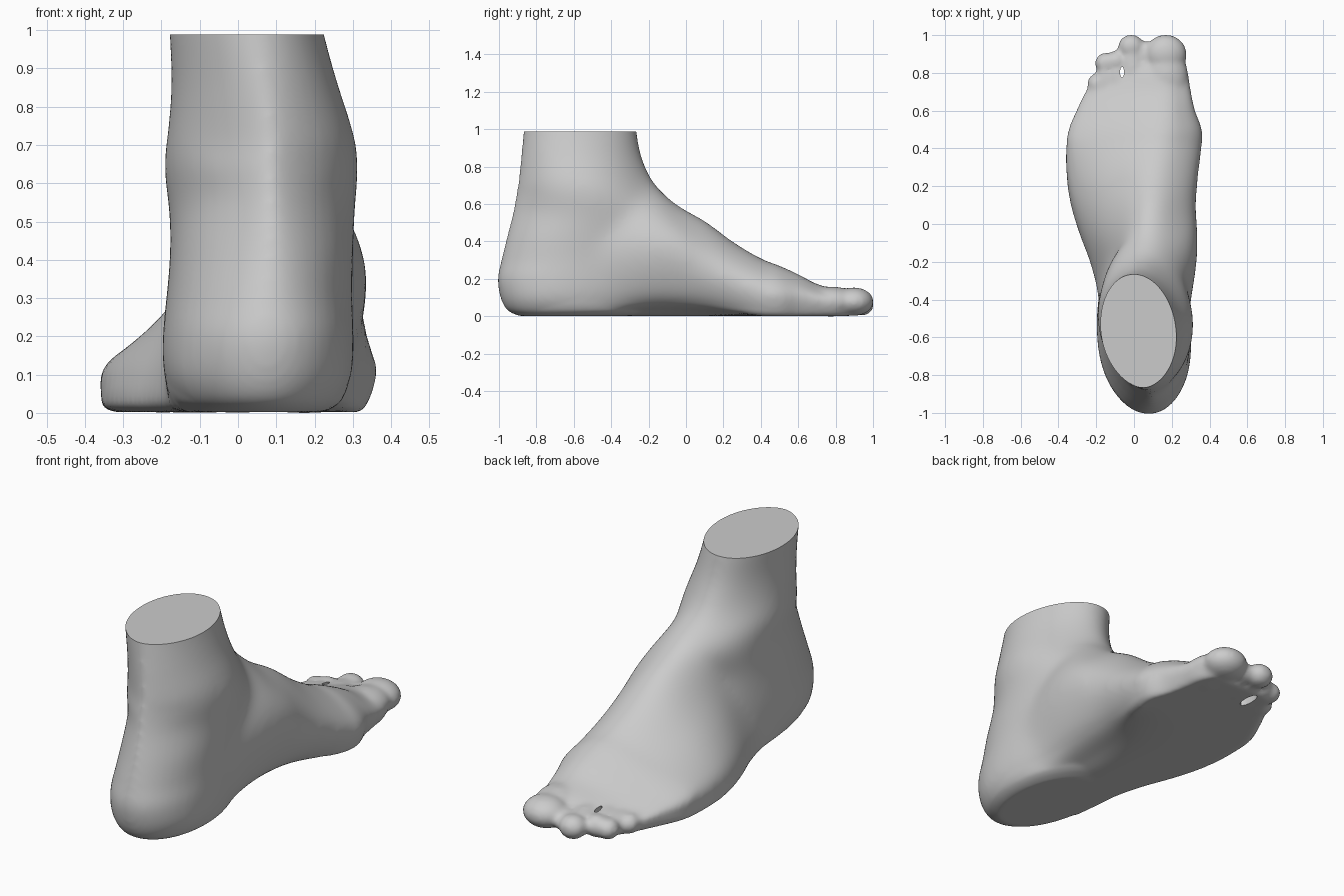
import bpy, bmesh, math
from mathutils import Vector, Matrix

if "Cube" in bpy.data.objects:
    bpy.data.objects.remove(bpy.data.objects["Cube"])

bm = bmesh.new()


def catmull(p0, p1, p2, p3, t):
    return 0.5 * (2 * p1 + (p2 - p0) * t + (2 * p0 - 5 * p1 + 4 * p2 - p3) * t * t
                  + (3 * p1 - p0 - 3 * p2 + p3) * t ** 3)


def refine(pts, n, closed=False):
    m, out = len(pts), []
    pick = (lambda i: pts[i % m]) if closed else (lambda i: pts[max(0, min(m - 1, i))])
    for i in range(m if closed else m - 1):
        out += [catmull(pick(i - 1), pick(i), pick(i + 1), pick(i + 2), k / n) for k in range(n)]
    return out if closed else out + [pts[-1]]


def loft(rings):
    columns = [refine(list(c), 5) for c in zip(*rings)]
    rows = []
    for ring in zip(*columns):
        rows.append([bm.verts.new((p.x, p.y, max(0.0, p.z))) for p in ring])
    n = len(rows[0])
    for a, b in zip(rows, rows[1:]):
        for i in range(n):
            bm.faces.new((a[i], a[(i + 1) % n], b[(i + 1) % n], b[i]))
    bm.faces.new(rows[0][::-1])
    bm.faces.new(rows[-1])


def ellipsoid(center, radii, turn=0.0):
    mat = Matrix.Translation(center) @ Matrix.Rotation(turn, 4, 'Z') @ Matrix.Diagonal((*radii, 1))
    bmesh.ops.create_uvsphere(bm, u_segments=24, v_segments=16, radius=1, matrix=mat)


# Heel, ankle and leg: z, left x, right x, back y, front y, front pinch, back pinch
leg = [(0, -.12, .225, -.89, -.3, 0, 0), (.03, -.17, .27, -.955, -.2, 0, 0),
       (.1, -.197, .3, -.992, -.2, -.2, 0), (.2, -.197, .303, -1.006, -.18, -.4, 0),
       (.3, -.186, .298, -.987, -.16, -.4, .1), (.42, -.176, .302, -.958, -.14, -.3, .25),
       (.55, -.181, .307, -.926, -.05, .2, .4), (.64, -.199, .318, -.91, -.1, .5, .5),
       (.72, -.187, .309, -.896, -.165, .5, .45), (.85, -.174, .264, -.882, -.232, .2, .3),
       (.99, -.177, .223, -.868, -.265, 0, .12), (1.06, -.177, .21, -.864, -.275, 0, .1)]
rings = []
for z, xl, xr, yb, yf, pinch, pinch_back in leg:
    ring = []
    for k in range(48):
        c, s = math.cos((k + .5) * math.tau / 48), math.sin((k + .5) * math.tau / 48)
        w = c * abs(c) ** (pinch if s > 0 else pinch_back)
        y = (yb + yf) / 2 + (yf - yb) / 2 * s
        ring.append(Vector(((xl + xr) / 2 + (xr - xl) / 2 * w - .025 * s, y, z)))
    rings.append(ring)
loft(rings)

# Instep and forefoot: y, outer x, outer slope z, ridge x, ridge z, inner x, inner z, arch height
foot = [(-.62, -.17, .42, .04, .6, .265, .3, .01), (-.48, -.185, .42, .04, .68, .29, .34, .04),
        (-.35, -.197, .42, .03, .75, .312, .37, .08), (-.2, -.235, .4, .03, .72, .335, .38, .11),
        (-.05, -.29, .37, .045, .6, .34, .36, .11), (.1, -.334, .33, .07, .517, .333, .27, .085),
        (.25, -.356, .28, .09, .402, .342, .2, .05), (.4, -.356, .237, .12, .31, .357, .14, .01),
        (.5, -.342, .212, .14, .27, .358, .12, 0), (.6, -.302, .178, .15, .224, .323, .11, 0),
        (.7, -.255, .142, .15, .172, .302, .09, 0), (.8, -.2, .118, .15, .143, .285, .075, 0),
        (.87, -.16, .095, .14, .11, .25, .06, 0)]
rings = []
for y, xl, zm, xt, zt, xr, zr, arch in foot:
    sec = [(xl + .035, 0), (xl, .055), (xl + .025, min(.14, zm * .6)), (xl + (xt - xl) * .52, zm), (xt, zt),
           (xt + (xr - xt) * .64, zr + (zt - zr) * .66), (xr, zr),
           (xr - .035 - arch * .3, arch * .95), (xr - .1 - arch, arch * .25), ((xl + xr) / 2 - .05, 0)]
    rings.append(refine([Vector((x, y, z)) for x, z in sec], 6, True))
loft(rings)

# Toes: base x, base y, tip x, tip y, width radius, height radius
toes = [(.178, .65, .168, .898, .112, .077), (.01, .66, -.015, .938, .07, .06),
        (-.075, .64, -.095, .86, .058, .057), (-.14, .62, -.153, .85, .054, .052),
        (-.195, .58, -.198, .74, .05, .05)]
for bx, by, tx, ty, rw, rh in toes:
    ellipsoid((tx, ty, rh), (rw, max(rw * .94, .058), rh))
    d = Vector((tx - bx, ty - by))
    ellipsoid(((bx + tx) / 2, (by + ty) / 2, rh), (rw * 1.04, d.length * .66, rh * 1.05),
              math.atan2(-d.x, d.y))
# Web between the two largest toes
ellipsoid((.055, .885, .06), (.055, .085, .05))

bmesh.ops.recalc_face_normals(bm, faces=bm.faces)
mesh = bpy.data.meshes.new("foot")
bm.to_mesh(mesh)
bm.free()
foot_obj = bpy.data.objects.new("foot", mesh)
bpy.context.collection.objects.link(foot_obj)

# Fuse the parts into one smooth skin
remesh = foot_obj.modifiers.new("fuse", 'REMESH')
remesh.mode = 'VOXEL'
remesh.voxel_size = .012
soften = foot_obj.modifiers.new("soften", 'SMOOTH')
soften.factor = .5
soften.iterations = 12
deps = bpy.context.evaluated_depsgraph_get()
skin = bpy.data.meshes.new_from_object(foot_obj.evaluated_get(deps))
foot_obj.modifiers.clear()
foot_obj.data = skin

# Blend the ankle into the instep over a shrinking region, cut the leg flat, press the sole down
bm = bmesh.new()
bm.from_mesh(skin)
for i in range(80):
    k = i / 80
    ankle = [v for v in bm.verts if -.8 + .2 * k < v.co.y < .45 - .4 * k and .03 + .05 * k < v.co.z < 1 - .25 * k]
    bmesh.ops.smooth_vert(bm, verts=ankle, factor=.5, use_axis_x=True, use_axis_y=True, use_axis_z=True)
bmesh.ops.bisect_plane(bm, geom=bm.verts[:] + bm.edges[:] + bm.faces[:], dist=1e-5,
                       plane_co=(0, 0, .988), plane_no=(0, 0, 1), clear_outer=True)
bmesh.ops.holes_fill(bm, edges=[e for e in bm.edges if e.is_boundary], sides=0)
low = min(v.co.z for v in bm.verts)
for v in bm.verts:
    v.co.z -= low * max(0, 1 - v.co.z / .3)
bm.to_mesh(skin)
bm.free()

# Narrow gap behind the second and third toe tips, wider underneath
bpy.ops.mesh.primitive_uv_sphere_add(segments=24, ring_count=16, radius=1, location=(-.063, .8, -.01))
cutter = bpy.context.object
cutter.name = "toe_gap_cutter"
cutter.scale = (.022, .06, .14)
cutter.hide_render = True
cutter.hide_set(True)
gap = foot_obj.modifiers.new("toe_gap", 'BOOLEAN')
gap.operation = 'DIFFERENCE'
gap.solver = 'EXACT'
gap.object = cutter

bpy.ops.object.select_all(action='DESELECT')
foot_obj.select_set(True)
bpy.context.view_layer.objects.active = foot_obj
bpy.ops.object.shade_smooth_by_angle(angle=math.radians(50))
